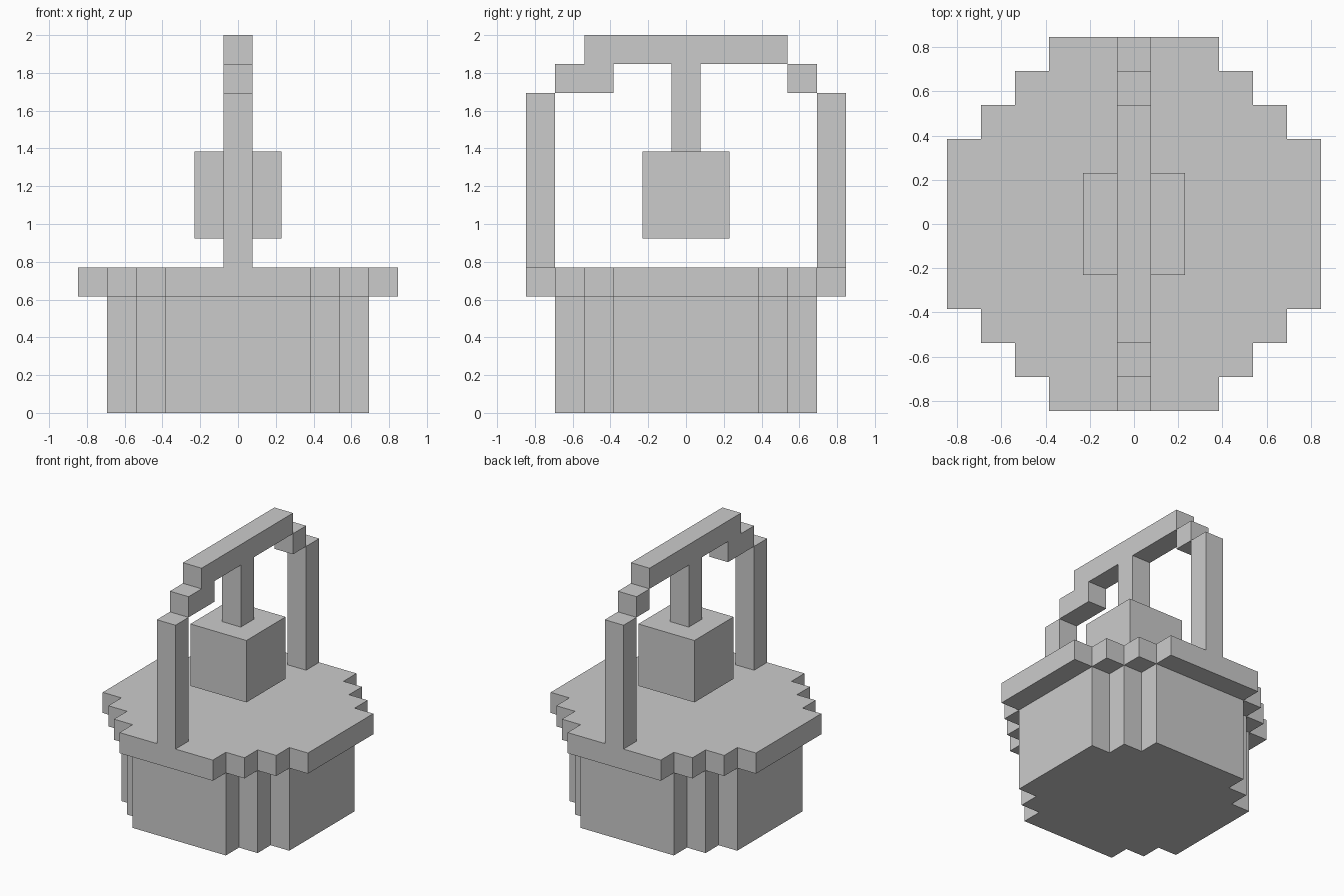
import bpy
import bmesh
from mathutils import Vector

if "Cube" in bpy.data.objects:
    bpy.data.objects.remove(bpy.data.objects["Cube"])

U = 2 / 13  # one block of the model's grid


def prism(name, points, offset):
    """Extrude a closed flat outline (in grid units) along offset."""
    bm = bmesh.new()
    face = bm.faces.new([bm.verts.new(Vector(p) * U) for p in points])
    ext = bmesh.ops.extrude_face_region(bm, geom=[face], use_keep_orig=True)
    moved = [v for v in ext["geom"] if isinstance(v, bmesh.types.BMVert)]
    bmesh.ops.translate(bm, verts=moved, vec=Vector(offset) * U)
    bmesh.ops.recalc_face_normals(bm, faces=bm.faces)
    mesh = bpy.data.meshes.new(name)
    bm.to_mesh(mesh)
    bm.free()
    obj = bpy.data.objects.new(name, mesh)
    bpy.context.collection.objects.link(obj)
    return obj


def block(name, x, y, z):
    """Axis-aligned box from (min, max) ranges in grid units."""
    base = [(x[0], y[0], z[0]), (x[1], y[0], z[0]), (x[1], y[1], z[0]), (x[0], y[1], z[0])]
    return prism(name, base, (0, 0, z[1] - z[0]))


def stepped_disc(name, radius, z0, z1):
    """Blocky round slab: 5 blocks wide on each side with stair-stepped corners."""
    corner = [(radius, 2.5)]
    x, y = radius, 2.5
    while x > 2.5:
        x -= 1
        corner.append((x, y))
        if x > 2.5:
            y += 1
            corner.append((x, y))
    corner.append((x, radius))
    outline = []
    for _ in range(4):
        outline += [(px, py, z0) for px, py in corner]
        corner = [(-py, px) for px, py in corner]
    return prism(name, outline, (0, 0, z1 - z0))


# Round tub and its overhanging rim
stepped_disc("tub", 4.5, 0, 4)
stepped_disc("rim", 5.5, 4, 5)

# Handle posts, front and back
for name, y in (("front_post", -5.5), ("back_post", 4.5)):
    block(name, (-0.5, 0.5), (y, y + 1), (5, 11))

# Top bar with its front step and the hanger in the middle
profile = [(-3.5, 13), (3.5, 13), (3.5, 12), (0.5, 12), (0.5, 9), (-0.5, 9),
           (-0.5, 12), (-2.5, 12), (-2.5, 11), (-4.5, 11), (-4.5, 12), (-3.5, 12)]
prism("handle_bar", [(-0.5, y, z) for y, z in profile], (1, 0, 0))

# Short step at the back of the handle
block("back_step", (-0.5, 0.5), (3.5, 4.5), (11, 12))

# Hanging cube
block("hanging_cube", (-1.5, 1.5), (-1.5, 1.5), (6, 9))
